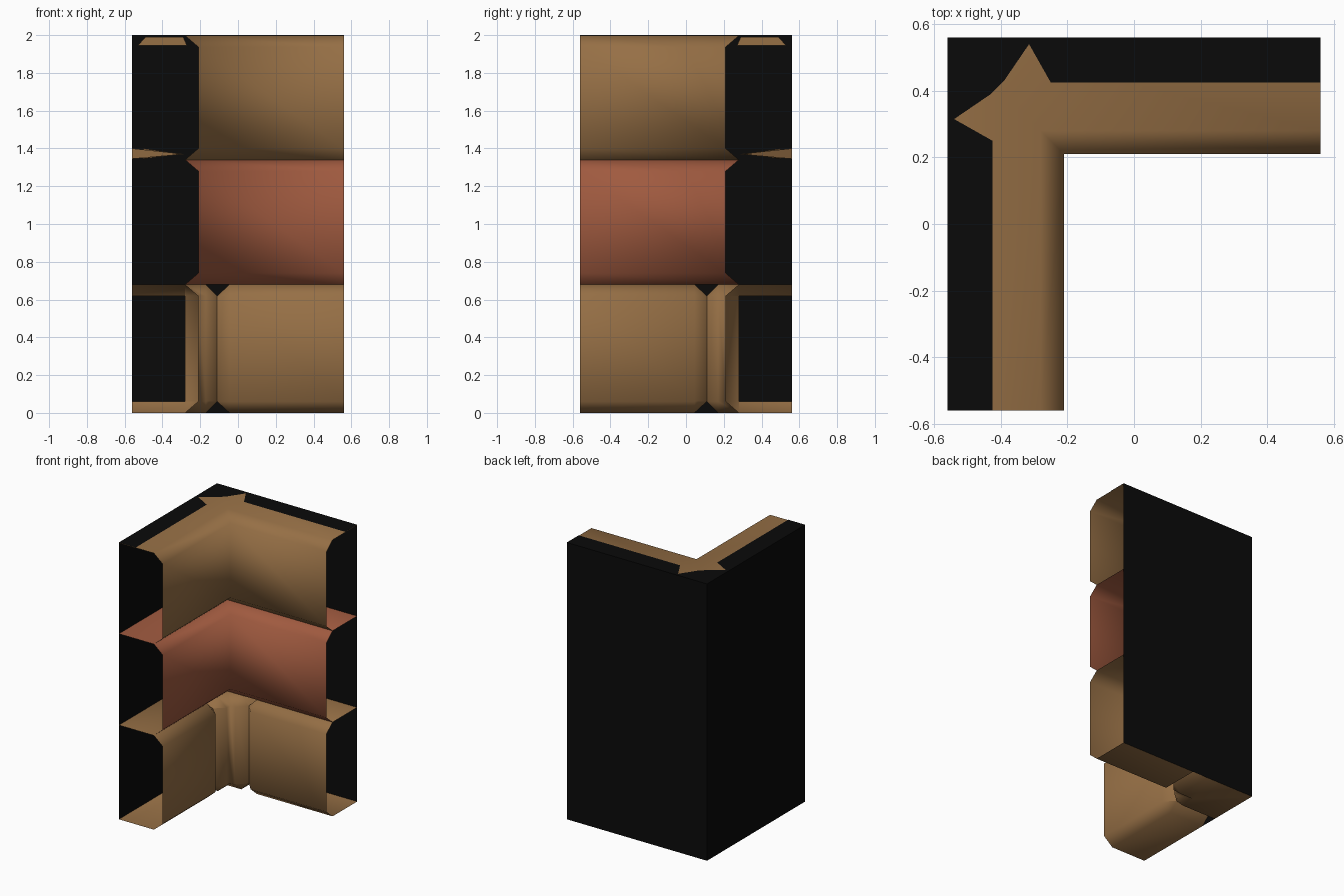
import bpy, math

if "Cube" in bpy.data.objects:
    bpy.data.objects.remove(bpy.data.objects["Cube"])

H = 0.56          # half width of the corner
D = 0.35          # wall thickness
B = 0.07          # bevel depth
C = 0.06          # bevel height


def material(name, rgb):
    m = bpy.data.materials.new(name)
    m.diffuse_color = (*rgb, 1)
    m.use_nodes = True
    m.node_tree.nodes["Principled BSDF"].inputs["Base Color"].default_value = m.diffuse_color
    return m


BLACK = material("black_mortar", (0.003, 0.003, 0.003))
BROWN = material("tan_stone", (0.305, 0.16, 0.06))
RED = material("red_stone", (0.35, 0.102, 0.05))


def make(name, verts, faces, mat, smooth=False):
    me = bpy.data.meshes.new(name)
    me.from_pydata(verts, [], faces)
    me.materials.append(mat)
    ob = bpy.data.objects.new(name, me)
    bpy.context.collection.objects.link(ob)
    if smooth:
        bpy.ops.object.select_all(action='DESELECT')
        ob.select_set(True)
        bpy.context.view_layer.objects.active = ob
        bpy.ops.object.shade_smooth_by_angle(angle=math.radians(60))
    return ob


def profile(z0, z1, floor=False):
    """Cross-section as (depth from the outer wall, height)."""
    p = [(0, z1), (D - B, z1), (D, z1 - C), (D, z0 + C), (D - B, z0)]
    return p + [(0, z0)] if floor else p


def shrink(p, z0, z1):
    """Bevelled end of a cross-section."""
    return [(min(d, D - B), min(max(z, z0 + C), z1 - C)) for d, z in p]


def mirror(v):
    """Swap the two arms of the corner."""
    return (-v[1], -v[0], v[2])


def arm(p, y):
    return [(-H + d, y, z) for d, z in p]


def corner(p):
    return [(-H + d, H - d, z) for d, z in p]


def shell(name, rings, mat):
    n = len(rings[0])
    verts = [v for r in rings for v in r]
    faces = [(i * n + j, i * n + j + 1, (i + 1) * n + j + 1, (i + 1) * n + j)
             for i in range(len(rings) - 1) for j in range(n - 1)]
    return make(name, verts, faces, mat, True)


def flip(ring):
    return [mirror(v) for v in ring]


# Middle and upper courses: one hollow bevelled stone around the corner
for name, z0, z1, mat in (("middle_course", 0.68, 1.34, RED),
                          ("upper_course", 1.34, 1.997, BROWN)):
    p = profile(z0, z1)
    shell(name, [arm(p, -H), corner(p), flip(arm(p, -H))], mat)

# Lower course: a straight stone on each arm, and a small corner stone
z0, z1 = 0.0, 0.68
p = profile(z0, z1, True)
q = shrink(p, z0, z1)
straight = [arm(p, -H), arm(p, 0.045), arm(q, 0.11)]
shell("lower_stone_left", straight, BROWN)
shell("lower_stone_right", [flip(r) for r in reversed(straight)], BROWN)
end = [arm(q, 0.11), arm(p, 0.17)]
shell("lower_corner_stone",
      end + [corner(p)] + [flip(r) for r in reversed(end)], BROWN)

# Black outer walls
make("outer_walls",
     [(-H, -H, 0), (-H, H, 0), (H, H, 0), (-H, -H, 2), (-H, H, 2), (H, H, 2)],
     [(0, 3, 4, 1), (1, 4, 5, 2)], BLACK)

# Black top edge with notches that show the stone at the corner
half = [(-H, -H, 2), (-0.425, -H, 2), (-0.425, 0.25, 2), (-0.54, 0.315, 2),
        (-0.43, 0.39, 2)]
outline = half + [mirror(v) for v in reversed(half)] + [(-H, H, 2)]
make("top_edge", outline, [tuple(range(len(outline)))], BLACK)

# Small folded stone edges seen inside the open ends
tri = [(-H, 0.5, 1.40), (-H, 0.5, 1.345), (-0.28, 0.3, 1.37)]
quad = [(-0.53, 0.4, 1.945), (-0.27, 0.4, 1.945),
        (-0.29, 0.4, 1.99), (-0.49, 0.4, 1.99)]
for side, f in (("left", lambda v: v), ("right", mirror)):
    make("inner_fold_" + side, [f(v) for v in tri + quad],
         [(0, 1, 2), (3, 4, 5, 6)], BROWN)
